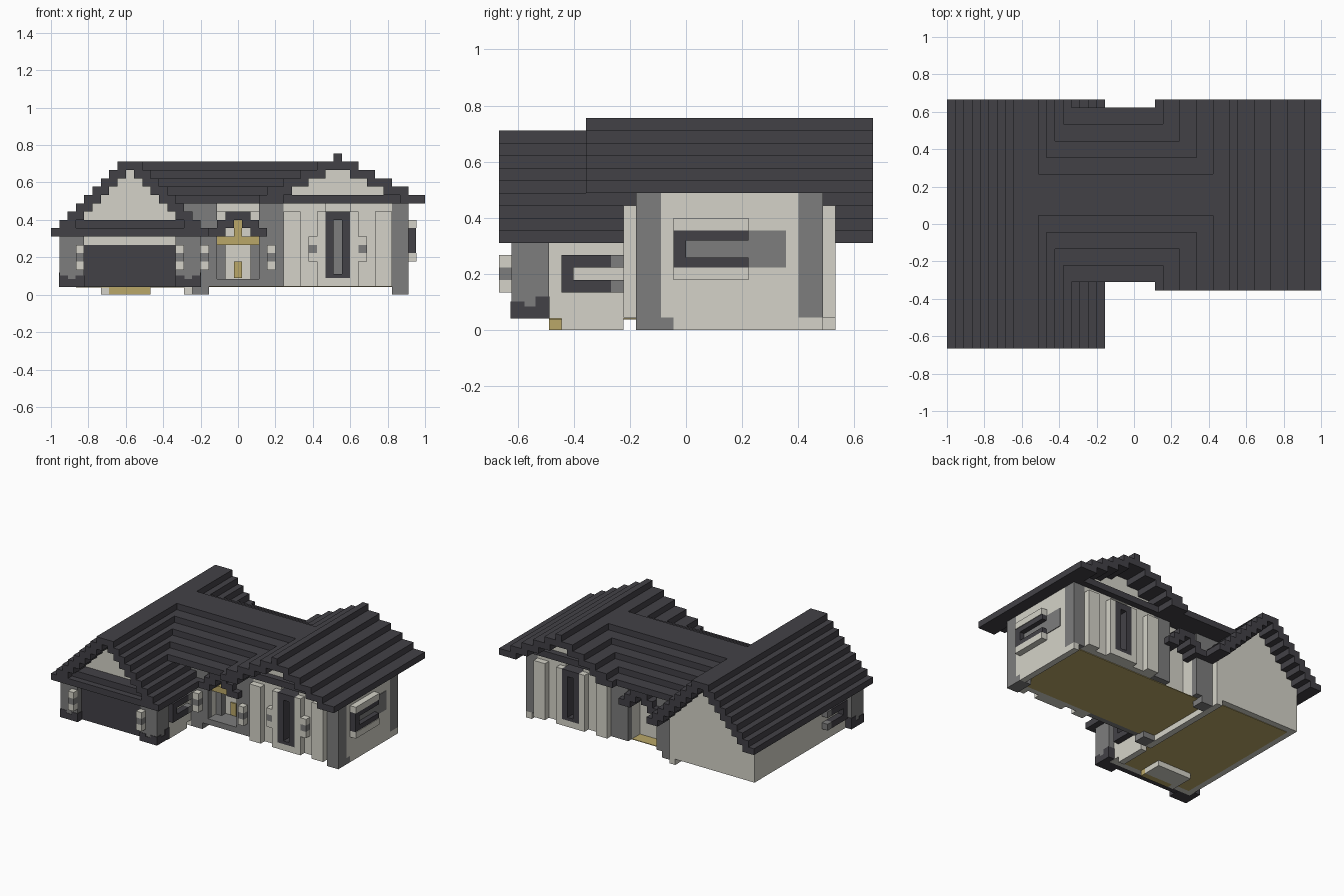
import bpy, bmesh

cube = bpy.data.objects.get("Cube")
if cube:
    bpy.data.objects.remove(cube)

U = 2 / 45       # one building block
CX = 22.5        # grid column at the model centre


def material(name, rgb):
    m = bpy.data.materials.new(name)
    m.use_nodes = True
    m.diffuse_color = (*rgb, 1)
    bsdf = next(n for n in m.node_tree.nodes if n.type == 'BSDF_PRINCIPLED')
    bsdf.inputs["Base Color"].default_value = (*rgb, 1)
    bsdf.inputs["Roughness"].default_value = 0.9
    return m


DARK = material("dark slate", (0.055, 0.053, 0.062))
LIGHT = material("pale plaster", (0.66, 0.65, 0.58))
GRAY = material("gray stone", (0.205, 0.205, 0.205))
GOLD = material("gold wood", (0.49, 0.39, 0.14))


def part(name, mat, boxes, both=False):
    """Boxes are (x0, x1, y0, y1, z0, z1) in blocks; both mirrors front to back."""
    bm = bmesh.new()
    boxes = list(boxes)
    if both:
        boxes += [(a, b, 7 - d, 7 - c, e, f) for a, b, c, d, e, f in boxes]
    for x0, x1, y0, y1, z0, z1 in boxes:
        vs = bmesh.ops.create_cube(bm, size=1)["verts"]
        for v in vs:
            v.co.x = ((x1 if v.co.x > 0 else x0) - CX) * U
            v.co.y = (y1 if v.co.y > 0 else y0) * U
            v.co.z = (z1 if v.co.z > 0 else z0) * U
    me = bpy.data.meshes.new(name)
    bm.to_mesh(me)
    bm.free()
    me.materials.append(mat)
    ob = bpy.data.objects.new(name, me)
    bpy.context.collection.objects.link(ob)
    return ob


def lamp(name, x, y, z):
    part(name, LIGHT, [(x, x + 1, y, y + 1, z, z + 1), (x, x + 1, y, y + 1, z + 2, z + 3)])
    part(name + "_band", GRAY, [(x, x + 1, y, y + 1, z + 1, z + 2)])


# Garage roof: steep stepped gable
steps = []
for i in range(8):
    steps += [(i, i + 2, -15, 15, 7 + i, 8 + i), (17 - i, 19 - i, -15, 15, 7 + i, 8 + i)]
part("garage_roof", DARK, steps + [(8, 11, -15, 15, 15, 16)])
part("garage_front_eave", DARK, [(2, 17, -15, -12, 7, 8), (3, 16, -14, -12, 8, 9)])
part("garage_gable", LIGHT, [(i + 2, 17 - i, -12, 12, 7 + i, 8 + i) for i in range(8)])

# Wing roof: shallower stepped gable
steps = []
for i in range(5):
    lo, hi = max(25, 24 + 2 * i), 45 - 2 * i
    steps += [(lo, lo + 3, -8, 15, 11 + i, 12 + i), (hi - 3, hi, -8, 15, 11 + i, 12 + i)]
part("wing_roof", DARK, steps + [(34, 35, -8, 15, 16, 17)])
part("wing_eave", DARK, [(28, 42, -5, -4, 11, 12)], True)
part("wing_gable", LIGHT, [(27 + 2 * i, 42 - 2 * i, -4, 11, 11 + i, 12 + i) for i in range(4)])

# Central roof joining the two gables
part("central_roof", DARK, [(15 - i, 25 + 2 * i, 2 * i - 7, 14 - 2 * i, 11 + i, 12 + i)
                            for i in range(5)])

# Walls, with slots for the tall windows and recessed entrances
part("garage_walls", LIGHT, [(2, 17, -12, 12, 1, 7), (16, 17, -10, -5, 0, 1),
                             (16, 17, -4, 12, 0, 1)])
part("wing_walls", LIGHT, [(28, 33, -4, 11, 1, 11), (36, 41, -4, 11, 1, 11),
                           (33, 36, -3, 10, 1, 11), (41, 43, -2, 9, 1, 11),
                           (42, 43, -1, 11, 0, 1)])
part("central_walls", LIGHT, [(16, 20, -3, 10, 1, 11), (25, 28, -3, 10, 1, 11),
                              (20, 25, -1, 8, 1, 11), (20, 25, -3, 10, 10, 11)])
part("central_piers", GRAY, [(16, 20, -4, -3, 1, 11), (25, 28, -4, -3, 1, 11)], True)
part("wing_corner_posts", GRAY, [(41, 43, -4, -2, 0, 11), (41, 43, 9, 11, 1, 11),
                                 (41, 43, -2, -1, 0, 1)])
part("pier_feet", GRAY, [(17, 19, -4, -2, 0, 1)], True)

# Floors seen from below
part("garage_rim", LIGHT, [(2, 17, -12, 12, 0.92, 1)])
part("garage_floor", GOLD, [(3, 16, -11, 11, 0.86, 0.92)])
part("house_floor", GOLD, [(17, 42, -3, 10, 0.9, 1)])
part("garage_sill", LIGHT, [(6, 7, -11, -7, 0, 0.9), (7, 12, -10, -7, 0, 0.9)])
part("garage_step", GOLD, [(7, 12, -11, -10, 0, 1)])

# Garage front: posts with dark stone footings, door and lintel
part("garage_posts", GRAY, [(1, 4, -14, -11, 1, 7), (15, 18, -14, -11, 1, 7)])
E = 0.06
feet = []
for x in (1, 15):
    feet.append((x - E, x + 3 + E, -14 - E, -11 + E, 1 - E, 1.9))
    for dx in (0, 2):
        for y in (-14, -12):
            feet.append((x + dx - E, x + dx + 1 + E, y - E, y + 1 + E, 1, 2.3 + 0.4 * (y > -13)))
part("stone_footings", DARK, feet)
part("garage_door", DARK, [(4, 15, -13, -12, 1, 6)])
part("garage_lintel", LIGHT, [(4, 15, -13, -12, 6, 7)])
for x in (3, 15):
    lamp("garage_lamp", x, -15, 3)

# Garage side windows
for x in (17, 1):
    part("garage_window_frame", DARK, [(x, x + 1, -10, -6, 5, 6), (x, x + 1, -10, -6, 3, 4),
                                       (x, x + 1, -10, -9, 4, 5)])
    part("garage_window_end", GRAY, [(x, x + 1, -6, -5, 3, 4), (x, x + 1, -6, -5, 5, 6)])

# Wing side window
part("side_window_glass", GRAY, [(43, 43.1, 0, 8, 5, 8)])
part("side_window_trim", LIGHT, [(43, 44, -1, 5, 4, 5), (43, 44, -1, 5, 8, 9)])
part("side_window_frame", DARK, [(43, 43.9, -1, 5, 5, 5.8), (43, 43.9, -1, 5, 7.2, 8),
                                 (43, 43.9, -1, 0, 5.8, 7.2)])

# Tall wing windows and pilasters, front and back
part("pilasters", LIGHT, [(28, 30, -5, -4, 1, 10), (39, 41, -5, -4, 1, 10),
                          (32, 33, -5, -4, 1, 10), (36, 37, -5, -4, 1, 10),
                          (33, 36, -5, -3, 1, 2)], True)
part("tall_window_frame", DARK, [(33, 34, -5, -3, 2, 10), (35, 36, -5, -3, 2, 10),
                                 (34, 35, -5, -3, 9, 10), (34, 35, -5, -3, 2, 2.5)], True)
part("tall_window_glass", GRAY, [(34, 35, -3.2, -3, 2.5, 9)], True)
for x in (31, 37):
    lamp("wing_lamp", x, -5, 4)

# Entrances: recessed door, gold beam, stepped canopy and lamps
part("door_step", GRAY, [(20, 25, -4, -1, 1, 1.9)])
part("door_panel", GOLD, [(22, 23, -1.2, -1, 2, 4)])
part("door_jambs", GRAY, [(20, 21, -2, -1, 1, 8), (24, 25, -2, -1, 1, 8)])
part("entrance_beam", GOLD, [(20, 25, -3, -2, 6, 7), (22, 23, -3, -2, 7, 9)])
part("canopy", DARK, [(21, 24, -5, -2, 9, 10)] +
     [(a, a + 2, -5, -2, z, z + 1) for a, z in ((20, 8), (23, 8), (19, 7), (24, 7))], True)
for x in (18, 26):
    lamp("door_lamp", x, -5, 3)
